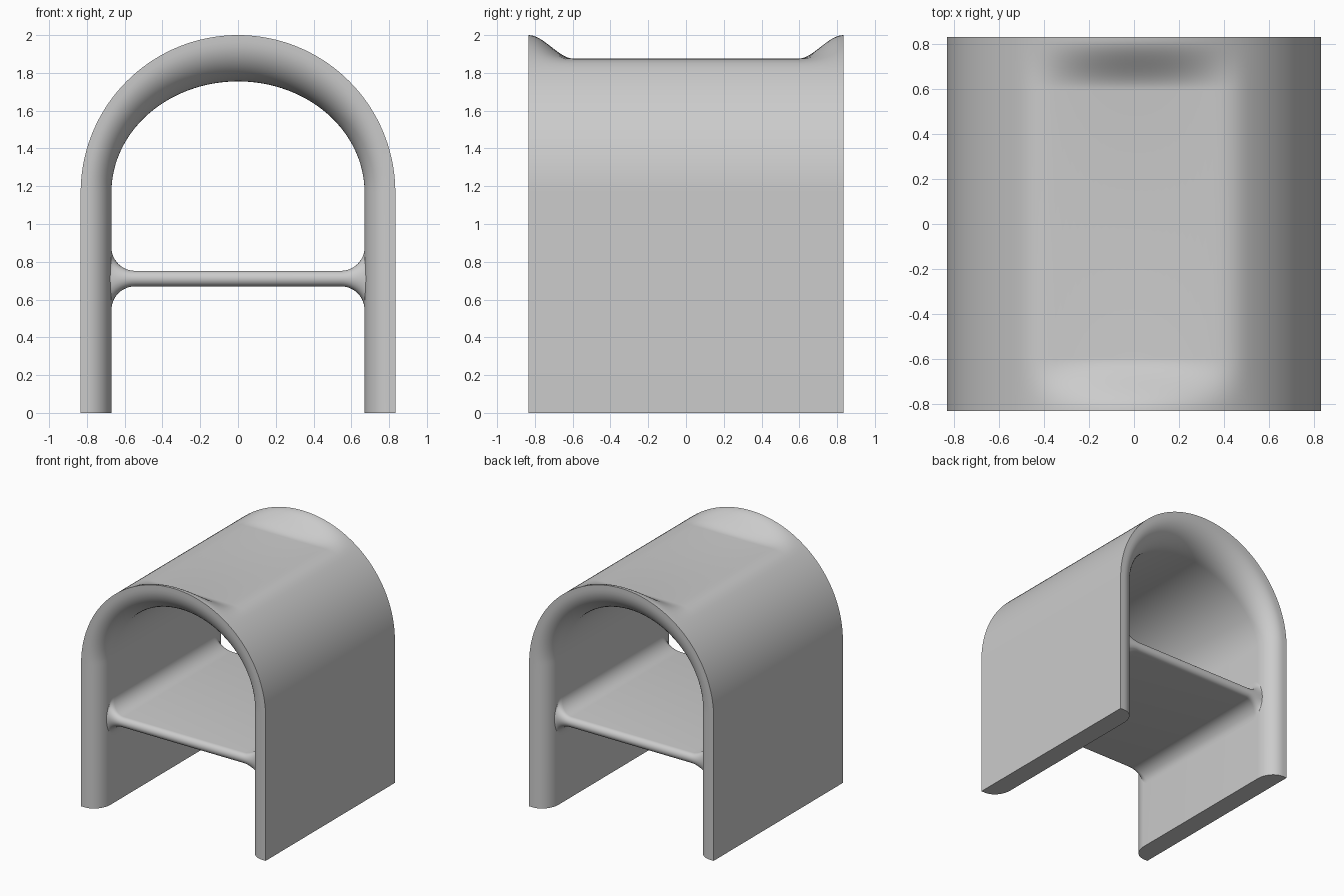
import bpy, bmesh
from math import sin, cos, pi, sqrt

if "Cube" in bpy.data.objects:
    bpy.data.objects.remove(bpy.data.objects["Cube"])

HALF = 0.833       # outer half width, also half depth
SPRING = 1.167     # height where the arch starts
RIM = 0.035        # flat strip on the end faces


def loft(name, rings):
    """Skin a list of closed rings and cap both ends."""
    bm = bmesh.new()
    rows = [[bm.verts.new(p) for p in ring] for ring in rings]
    n = len(rows[0])
    for a, b in zip(rows, rows[1:]):
        for i in range(n):
            j = (i + 1) % n
            bm.faces.new((a[i], a[j], b[j], b[i]))
    bm.faces.new(rows[0])
    bm.faces.new(rows[-1])
    bmesh.ops.recalc_face_normals(bm, faces=bm.faces)
    mesh = bpy.data.meshes.new(name)
    bm.to_mesh(mesh)
    bm.free()
    obj = bpy.data.objects.new(name, mesh)
    bpy.context.collection.objects.link(obj)
    bpy.context.view_layer.objects.active = obj
    obj.select_set(True)
    bpy.ops.object.shade_smooth_by_angle(angle=0.7)
    obj.select_set(False)
    return obj


def soft_min(a, b, k=0.04):
    h = max(k - abs(a - b), 0) / k
    return min(a, b) - h * h * k / 4


def shell_ring(angle, ground):
    """Wall section at one arch angle; ground drops it to the floor."""
    c, s = cos(angle), sin(angle)

    def place(rx, rz, y):
        return (rx * c, y, 0 if ground else SPRING + rz * s)

    # outer skin, dished flat along the middle of the roof
    half_outer = []
    for i in range(15):
        t = i / 14
        w = t * t * (3 - 2 * t)
        x, y, z = place(HALF, HALF, -HALF + 0.24 * t)
        half_outer.append((x, y, z + w * (soft_min(z, 1.875) - z)))
    # rounded inner lip, deeper at the crown than at the legs
    depth = 0.15 + 0.08 * max(s, 0)
    half_inner = []
    for i in range(13):
        u = i / 12 * pi / 2
        rx = HALF - RIM - (HALF - RIM - 0.67) * sin(u)
        rz = HALF - RIM - (HALF - RIM - 0.588) * sin(u)
        half_inner.append(place(rx, rz, -HALF + depth * (1 - cos(u))))
    front = half_inner[::-1] + half_outer
    return front + [(x, -y, z) for x, y, z in reversed(front)]


# Arched shell: leg, half circle, leg
STEPS = 72
rings = [shell_ring(0, True)]
rings += [shell_ring(pi * i / STEPS, False) for i in range(STEPS + 1)]
rings.append(shell_ring(pi, True))
loft("arched_shell", rings)


def shelf_ring(x):
    """Shelf section with rounded front and back, flaring at the walls."""
    r = 0.125
    d = min(max(abs(x) - (0.67 - r), 0), r)
    flare = r - sqrt(r * r - d * d)
    h, ry = 0.041 + flare, 0.041 + 0.5 * flare
    yc = 0.73 - ry
    ring = []
    for side in (1, -1):
        for i in range(13):
            a = -pi / 2 + pi * i / 12
            ring.append((x, side * (yc + ry * cos(a)), 0.711 + side * h * sin(a)))
    return ring


# Shelf between the legs, fillets blending into the walls
half_x = [0.67 - 0.125 + 0.125 * sin(pi / 2 * i / 12) for i in range(13)] + [0.72]
loft("shelf", [shelf_ring(x) for x in [-v for v in reversed(half_x)] + half_x])
